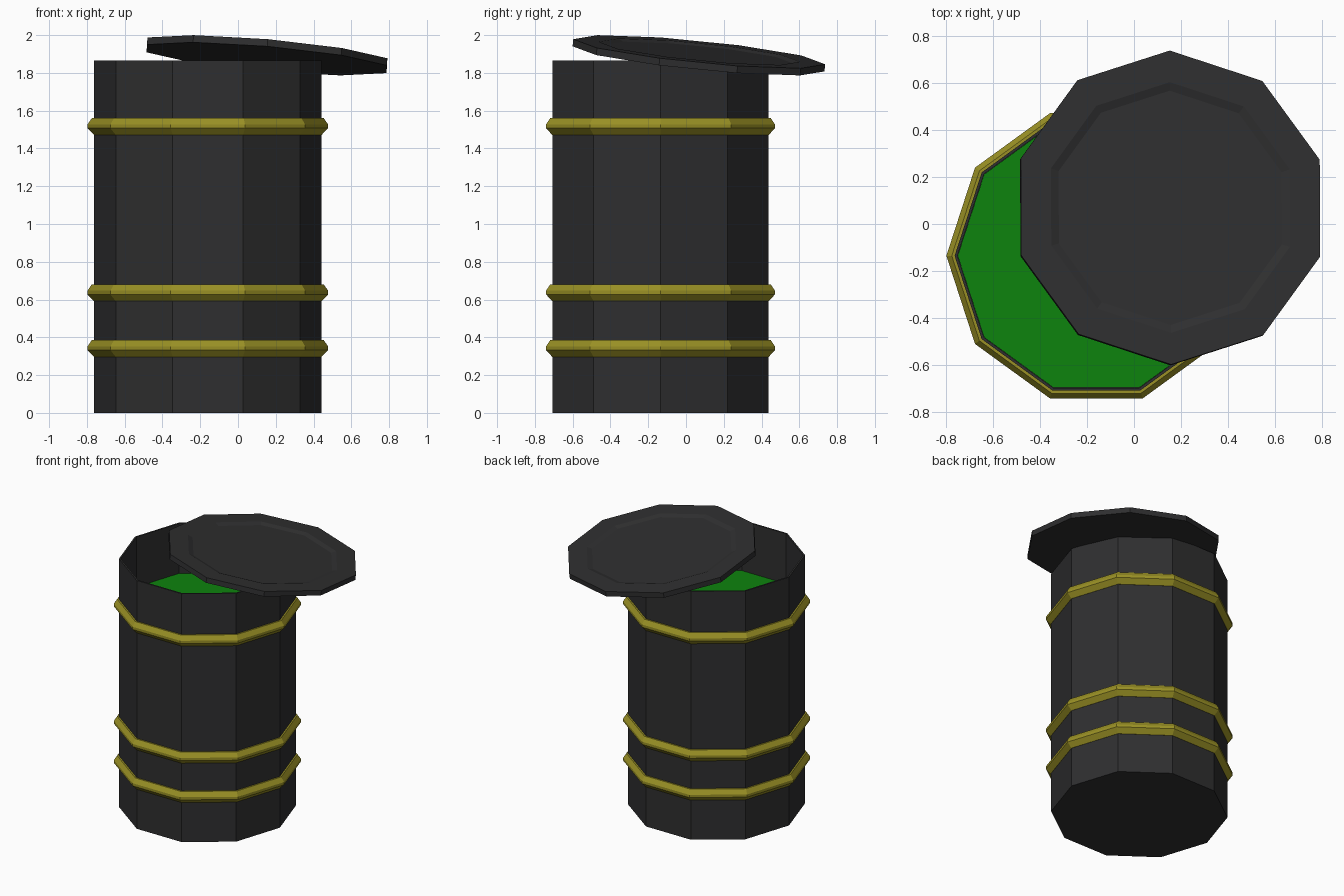
import bpy
import bmesh
from math import cos, sin, tau
from mathutils import Vector

SIDES = 10

cube = bpy.data.objects.get("Cube")
if cube:
    bpy.data.objects.remove(cube)


def material(name, rgb):
    mat = bpy.data.materials.new(name)
    mat.use_nodes = True
    mat.diffuse_color = (*rgb, 1)
    bsdf = next(n for n in mat.node_tree.nodes if n.type == "BSDF_PRINCIPLED")
    bsdf.inputs["Base Color"].default_value = (*rgb, 1)
    return mat


def lathe(name, profile, mat, turn=0.0, closed=False):
    """Revolve (radius, z) points into a flat-shaded decagonal part."""
    bm = bmesh.new()
    rows = []
    for r, z in profile:
        if r == 0:
            rows.append([bm.verts.new((0, 0, z))] * SIDES)
        else:
            rows.append([bm.verts.new((r * cos(turn + tau * i / SIDES),
                                       r * sin(turn + tau * i / SIDES), z))
                         for i in range(SIDES)])
    pairs = list(zip(rows, rows[1:]))
    if closed:
        pairs.append((rows[-1], rows[0]))
    for a, b in pairs:
        for i in range(SIDES):
            j = (i + 1) % SIDES
            corners = dict.fromkeys((a[i], a[j], b[j], b[i]))
            bm.faces.new(list(corners))
    # Merge flat triangle fans into single end faces
    bmesh.ops.dissolve_limit(bm, angle_limit=0.001, verts=bm.verts, edges=bm.edges)
    bmesh.ops.recalc_face_normals(bm, faces=bm.faces)
    mesh = bpy.data.meshes.new(name)
    bm.to_mesh(mesh)
    bm.free()
    mesh.materials.append(mat)
    obj = bpy.data.objects.new(name, mesh)
    bpy.context.collection.objects.link(obj)
    return obj


charcoal = material("charcoal", (0.028, 0.028, 0.029))
olive_yellow = material("olive yellow", (0.32, 0.28, 0.018))
bright_green = material("bright green", (0.004, 0.23, 0.004))

centre = Vector((-0.16, -0.135, 0))

# Hollow drum with a thin wall
drum = lathe("drum", [(0, 0), (0.602, 0), (0.602, 1.865), (0.59, 1.865),
                      (0.59, 0.02), (0, 0.02)], charcoal)
drum.location = centre

# Liquid filling the drum
liquid = lathe("liquid", [(0, 0.03), (0.589, 0.03), (0.589, 1.49), (0, 1.49)],
               bright_green)
liquid.location = centre

# Raised hoops around the drum
for name, height in (("lower_hoop", 0.342), ("middle_hoop", 0.637), ("upper_hoop", 1.517)):
    hoop = lathe(name, [(0.598, 0.043), (0.614, 0.043), (0.637, 0.01),
                        (0.637, -0.01), (0.603, -0.045), (0.598, -0.045)],
                 olive_yellow, closed=True)
    hoop.location = centre + Vector((0, 0, height))

# Tilted lid with a shallow recess, resting askew on the rim
lid = lathe("lid", [(0, -0.038), (0.67, -0.038), (0.67, 0), (0.535, 0),
                    (0.5, -0.012), (0, -0.012)], charcoal, turn=tau / 4)
lid.rotation_mode = "QUATERNION"
lid.rotation_quaternion = Vector((0, 0, 1)).rotation_difference(Vector((0.087, 0.1, 1)))
lid.location = (0.155, 0.07, 1.912)
